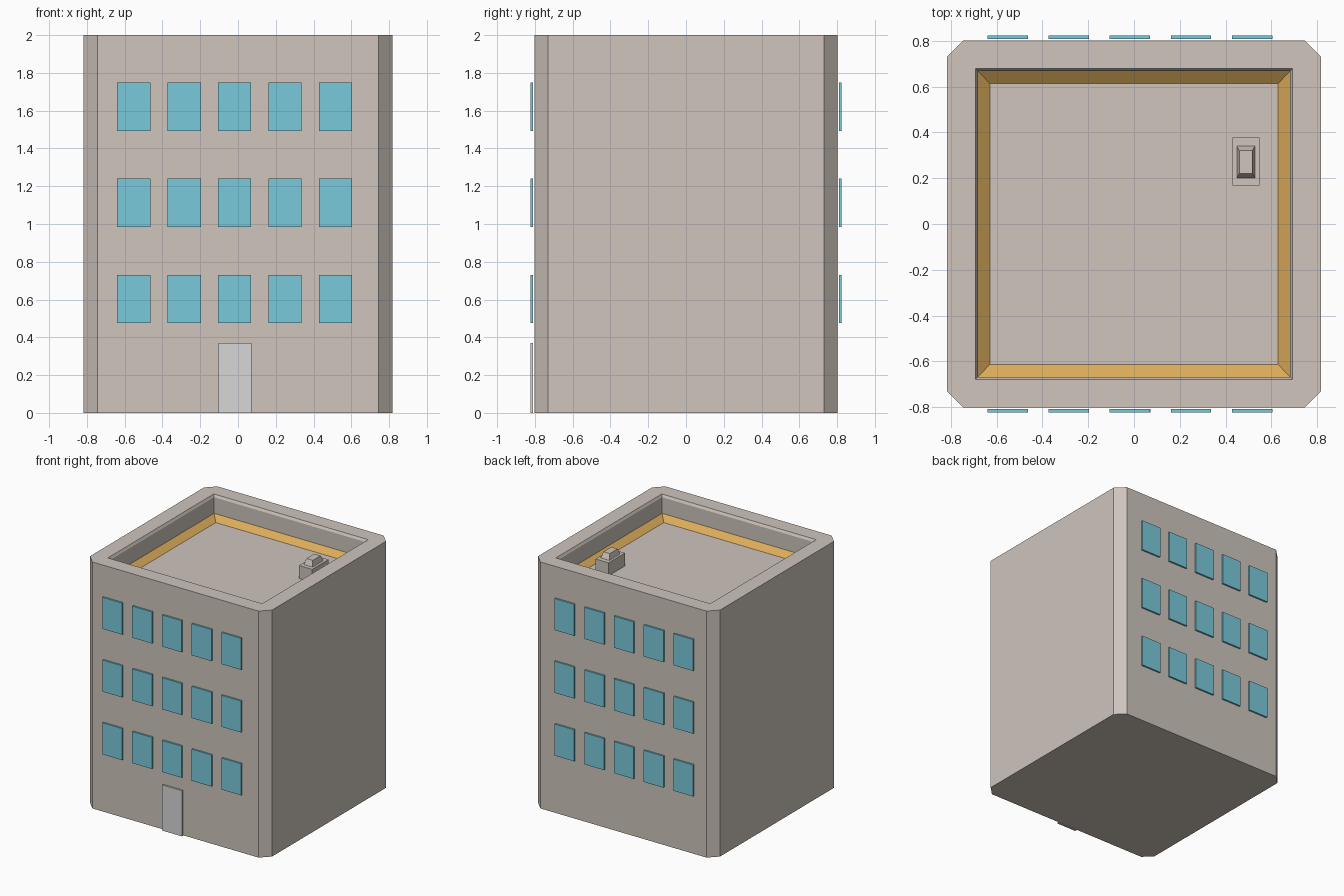
import bpy
import bmesh

cube = bpy.data.objects.get("Cube")
if cube:
    bpy.data.objects.remove(cube, do_unlink=True)


def material(name, rgb):
    mat = bpy.data.materials.new(name)
    mat.use_nodes = True
    color = (*rgb, 1.0)
    mat.diffuse_color = color
    mat.node_tree.nodes["Principled BSDF"].inputs["Base Color"].default_value = color
    return mat


concrete = material("warm grey concrete", (0.62, 0.555, 0.505))
glass = material("blue glass", (0.19, 0.59, 0.71))
ochre = material("ochre trim", (0.71, 0.41, 0.105))
door_grey = material("pale grey door", (0.68, 0.68, 0.69))


def finish(name, bm, *mats):
    bmesh.ops.recalc_face_normals(bm, faces=bm.faces)
    mesh = bpy.data.meshes.new(name)
    bm.to_mesh(mesh)
    bm.free()
    for mat in mats:
        mesh.materials.append(mat)
    obj = bpy.data.objects.new(name, mesh)
    bpy.context.collection.objects.link(obj)
    return obj


def ring(bm, points, z):
    return [bm.verts.new((x, y, z)) for x, y in points]


def skin(bm, low, high, mat=0):
    n = len(low)
    for i in range(n):
        j = (i + 1) % n
        bm.faces.new((low[i], low[j], high[j], high[i])).material_index = mat


def rect(x0, x1, y0, y1):
    return [(x0, y0), (x1, y0), (x1, y1), (x0, y1)]


def frustum(name, base, top, z0, z1, mat):
    bm = bmesh.new()
    low, high = ring(bm, base, z0), ring(bm, top, z1)
    skin(bm, low, high)
    bm.faces.new(low)
    bm.faces.new(high)
    return finish(name, bm, mat)


# Building shell: chamfered corners, parapet and sunken roof
W, D, C, H = 0.817, 0.802, 0.072, 2.0
outline = [(-W + C, -D), (W - C, -D), (W, -D + C), (W, D - C),
           (W - C, D), (-W + C, D), (-W, D - C), (-W, -D + C)]
bm = bmesh.new()
base, rim = ring(bm, outline, 0), ring(bm, outline, H)
bm.faces.new(base)
skin(bm, base, rim)

# Each recess step: half width, half depth, height, material slot of the slope above it
steps = [(0.693, 0.679, H, 0), (0.682, 0.668, 1.98, 0),
         (0.682, 0.668, 1.85, 0), (0.629, 0.613, 1.81, 1)]
loops = [ring(bm, rect(-x, x, -y, y), z) for x, y, z, _ in steps]
inner = loops[0]
for i in range(4):
    a, b, nxt = rim[2 * i], rim[2 * i + 1], rim[(2 * i + 2) % 8]
    k = (i + 1) % 4
    bm.faces.new((a, b, inner[k], inner[i]))
    bm.faces.new((b, nxt, inner[k]))
for i in range(3):
    skin(bm, loops[i], loops[i + 1], steps[i + 1][3])
bm.faces.new(loops[-1])
finish("building_shell", bm, concrete, ochre)

# Windows: three rows of five on front and back
NEAR, FAR = 0.809, 0.823
for side, sign in (("front", -1), ("back", 1)):
    y0, y1 = sorted((sign * NEAR, sign * FAR))
    for row in range(3):
        for col in range(5):
            x, z = -0.64 + 0.267 * col, 0.475 + 0.509 * row
            pane = rect(x, x + 0.176, y0, y1)
            frustum(f"{side}_window_{row + 1}_{col + 1}", pane, pane, z, z + 0.256, glass)

# Front door
panel = rect(-0.104, 0.072, -FAR, -NEAR)
frustum("front_door", panel, panel, 0, 0.37, door_grey)

# Rooftop unit with a tapered cap
unit = rect(0.43, 0.548, 0.168, 0.378)
frustum("roof_unit", unit, unit, 1.81, 1.915, concrete)
frustum("roof_unit_cap", rect(0.449, 0.528, 0.202, 0.34),
        rect(0.46, 0.517, 0.22, 0.32), 1.915, 1.96, concrete)
